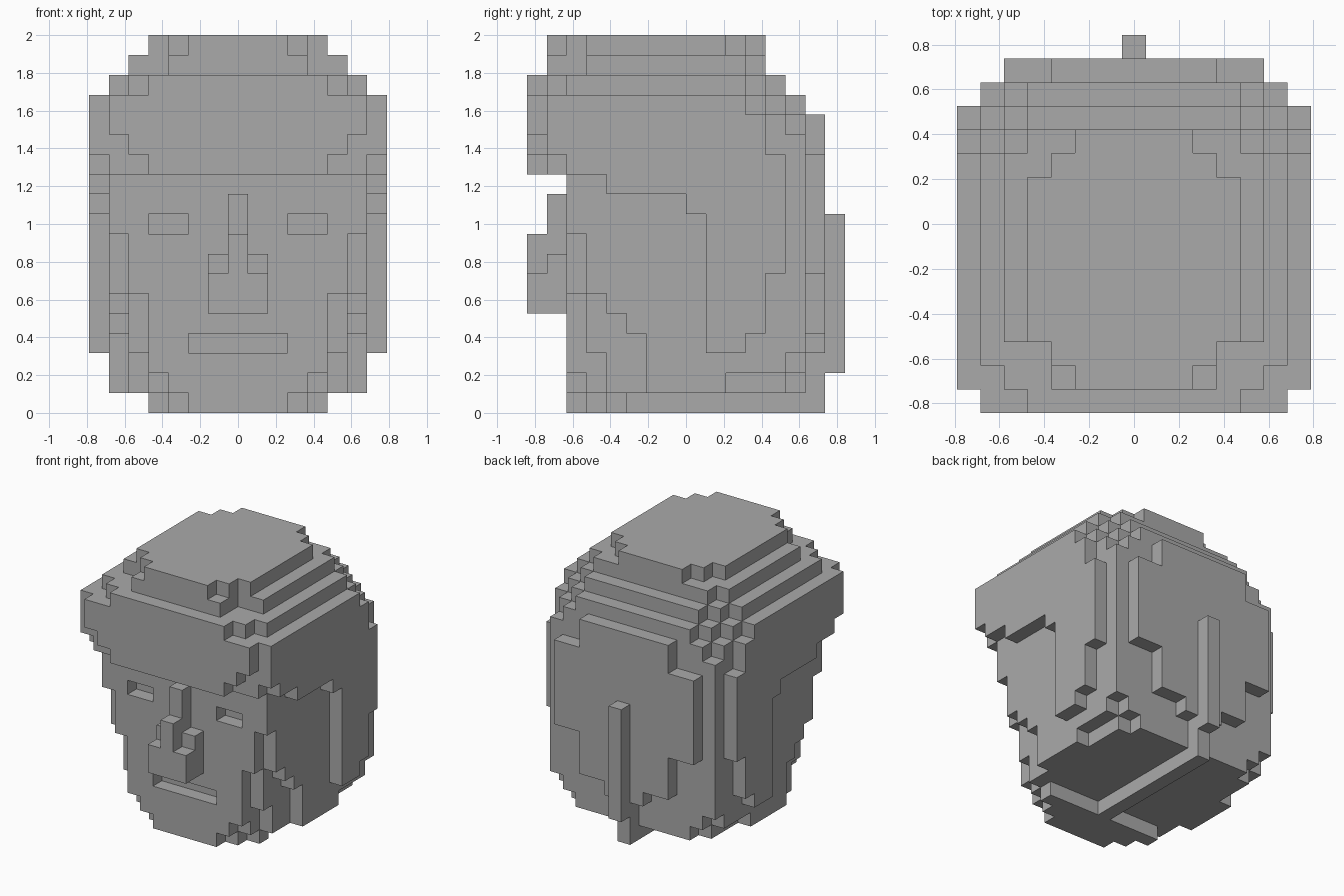
import bpy, bmesh, math
from mathutils import Vector

if "Cube" in bpy.data.objects:
    bpy.data.objects.remove(bpy.data.objects["Cube"], do_unlink=True)

UNIT = 2 / 19  # edge length of one block

stone = bpy.data.materials.new("stone grey")
stone.use_nodes = True
grey = (0.4, 0.4, 0.4, 1)
stone.diffuse_color = grey
stone.node_tree.nodes["Principled BSDF"].inputs["Base Color"].default_value = grey

blocks = {}  # (column, row, level) -> part name


def fill(part, half, back_front, levels):
    """Fill a slab mirrored about the centre column, keeping earlier parts."""
    for column in range(-half, half + 1):
        for row in range(*back_front):
            for level in range(*levels):
                blocks.setdefault((column, row, level), part)


def carve(columns, row, level):
    for column in columns:
        blocks.pop((column, row, level), None)
        blocks.pop((-column, row, level), None)


# Jaw, cheeks and skull: half width, depth range, height range
for half, depth, height in [
    (2, (-6, -3), (0, 1)), (3, (-5, -3), (0, 1)), (4, (-4, -3), (0, 1)),
    (3, (-6, 6), (1, 2)), (4, (-5, 6), (1, 2)), (4, (-6, 6), (2, 6)),
    (5, (-4, 5), (1, 2)), (5, (-4, 6), (2, 3)),
    (5, (-5, 6), (3, 6)), (5, (-6, 6), (6, 9)),
    (6, (-2, 2), (1, 2)), (6, (-2, 5), (2, 3)), (6, (-2, 6), (3, 4)),
    (6, (-3, 6), (4, 5)), (6, (-4, 6), (5, 6)),
    (6, (-5, 6), (6, 9)), (6, (-6, 6), (9, 12)),
]:
    fill("head", half, depth, height)

# Cap with overhanging brim
for half, depth, height in [
    (4, (-8, 6), (12, 13)), (6, (-7, 6), (12, 14)), (5, (-8, 6), (13, 15)),
    (6, (-8, 5), (14, 15)), (6, (-8, 4), (15, 16)),
    (5, (-8, 5), (15, 16)), (4, (-8, 6), (15, 16)),
    (4, (-8, 5), (16, 17)), (5, (-7, 4), (16, 17)), (6, (-6, 3), (16, 17)),
    (3, (-7, 4), (17, 18)), (4, (-5, 4), (17, 18)), (5, (-5, 3), (17, 18)),
    (2, (-7, 4), (18, 19)), (3, (-6, 3), (18, 19)), (4, (-5, 2), (18, 19)),
]:
    fill("cap", half, depth, height)

# Side panels
for depth, height in [
    ((1, 3), (3, 4)), ((1, 4), (4, 7)), ((1, 5), (7, 10)), ((0, 5), (10, 11)),
    ((-4, 5), (11, 12)), ((-6, 5), (12, 13)),
    ((-7, 4), (13, 15)), ((-7, 3), (15, 16)),
]:
    fill("side_panels", 7, depth, height)

# Back panel
for half, height in [(1, (3, 4)), (3, (4, 7)), (5, (7, 13)), (3, (13, 15))]:
    fill("back_panel", half, (6, 7), height)

# Rear strap, running on under the head
fill("rear_strap", 0, (7, 8), (2, 10))
fill("rear_strap", 0, (-3, 7), (0, 1))
fill("rear_strap", 0, (6, 7), (0, 3))

# Nose
for half, depth, height in [
    (0, (-7, -6), (5, 11)), (1, (-7, -6), (5, 8)),
    (0, (-8, -7), (5, 9)), (1, (-8, -7), (5, 7)),
]:
    fill("nose", half, depth, height)

# Eye sockets and mouth slot
carve((3, 4), -6, 9)
carve(range(3), -6, 3)


def build(part):
    """Skin the exposed block sides of one part."""
    bm = bmesh.new()
    corners = {}

    def corner(point):
        key = tuple(round(2 * c) for c in point)
        if key not in corners:
            corners[key] = bm.verts.new(point * UNIT)
        return corners[key]

    for cell, owner in blocks.items():
        if owner != part:
            continue
        centre = Vector(cell) + Vector((0, 0.5, 0.5))
        for axis in range(3):
            for sign in (-1, 1):
                normal, across = Vector(), Vector()
                normal[axis] = sign
                across[(axis + 1) % 3] = 1
                if tuple(int(c) for c in Vector(cell) + normal) in blocks:
                    continue
                up = normal.cross(across)
                middle = centre + normal / 2
                bm.faces.new([corner(middle + (across * a + up * b) / 2)
                              for a, b in ((-1, -1), (1, -1), (1, 1), (-1, 1))])
    # Merge the small squares into large flat faces
    bmesh.ops.dissolve_limit(bm, angle_limit=math.radians(1),
                             verts=bm.verts, edges=bm.edges)
    mesh = bpy.data.meshes.new(part)
    bm.to_mesh(mesh)
    bm.free()
    mesh.materials.append(stone)
    bpy.context.collection.objects.link(bpy.data.objects.new(part, mesh))


for part in dict.fromkeys(blocks.values()):
    build(part)
